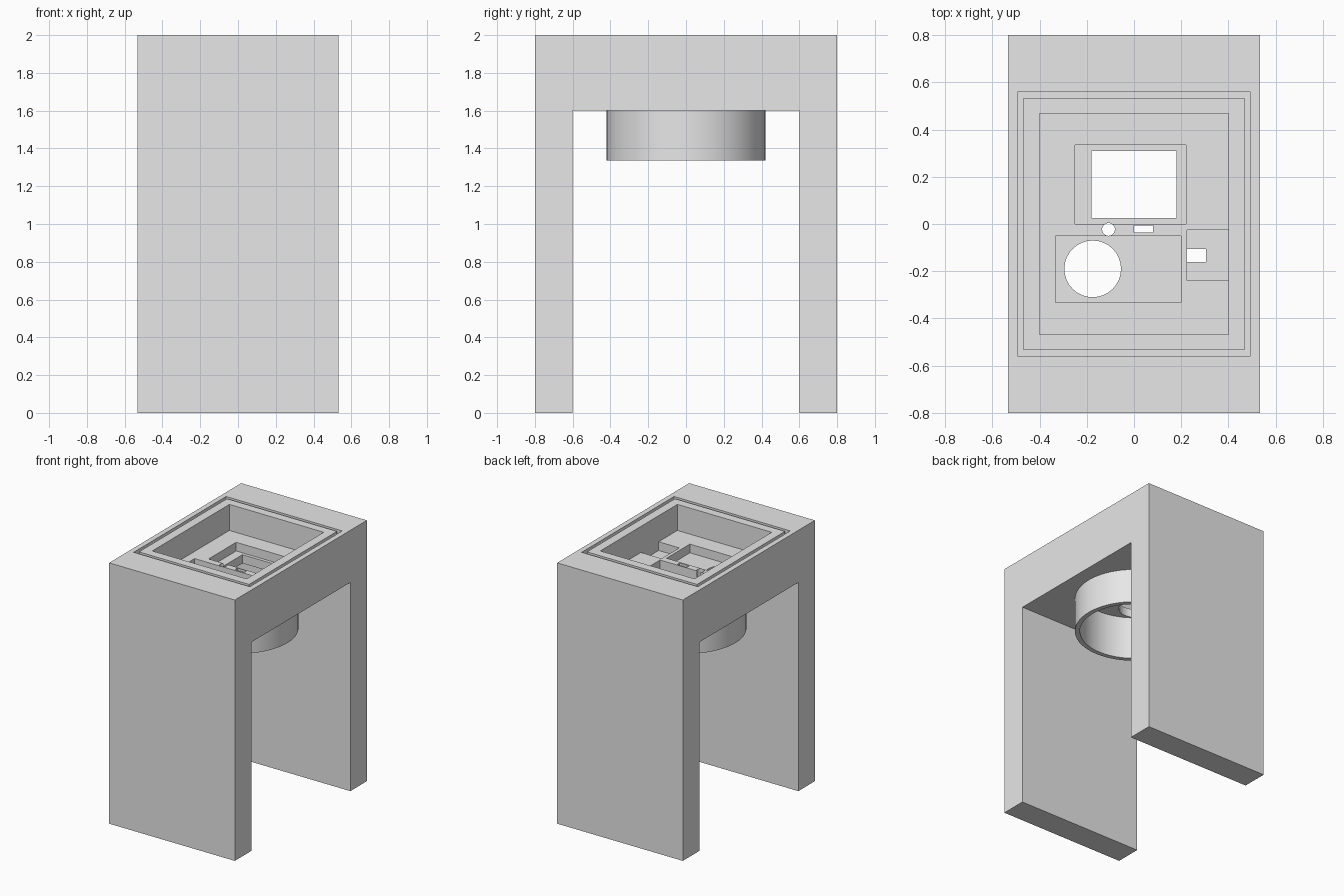
import bpy
import bmesh

cube = bpy.data.objects.get("Cube")
if cube:
    bpy.data.objects.remove(cube, do_unlink=True)

grey = bpy.data.materials.new("plain_grey")
grey.use_nodes = True
grey.diffuse_color = (0.8, 0.8, 0.8, 1)
grey.node_tree.nodes["Principled BSDF"].inputs["Base Color"].default_value = (0.8, 0.8, 0.8, 1)


def make_object(name, bm):
    bmesh.ops.recalc_face_normals(bm, faces=bm.faces)
    mesh = bpy.data.meshes.new(name)
    bm.to_mesh(mesh)
    bm.free()
    mesh.materials.append(grey)
    obj = bpy.data.objects.new(name, mesh)
    bpy.context.collection.objects.link(obj)
    return obj


def prism(name, outline, direction):
    """Extrude a closed outline of 3D points along a direction."""
    bm = bmesh.new()
    face = bm.faces.new([bm.verts.new(p) for p in outline])
    side = bmesh.ops.extrude_face_region(bm, geom=[face])
    verts = [g for g in side["geom"] if isinstance(g, bmesh.types.BMVert)]
    bmesh.ops.translate(bm, verts=verts, vec=direction)
    # The starting face stays in place and closes the near end
    if not face.is_valid:
        bmesh.ops.holes_fill(bm, edges=bm.edges)
    return make_object(name, bm)


def box(name, x0, x1, y0, y1, z0, z1):
    outline = [(x0, y0, z0), (x1, y0, z0), (x1, y1, z0), (x0, y1, z0)]
    return prism(name, outline, (0, 0, z1 - z0))


def cylinder(name, x, y, radius, z0, z1, sides):
    bm = bmesh.new()
    bmesh.ops.create_cone(bm, cap_ends=True, segments=sides, radius1=radius,
                          radius2=radius, depth=z1 - z0)
    bmesh.ops.translate(bm, verts=bm.verts, vec=(x, y, (z0 + z1) / 2))
    return make_object(name, bm)


def cut(target, cutter):
    """Subtract the cutter, apply the result and discard the cutter."""
    cutter.hide_render = True
    mod = target.modifiers.new("cut", "BOOLEAN")
    mod.operation = "DIFFERENCE"
    mod.solver = "EXACT"
    mod.object = cutter
    bpy.ops.object.select_all(action="DESELECT")
    bpy.context.view_layer.objects.active = target
    target.select_set(True)
    bpy.ops.object.modifier_apply(modifier=mod.name)
    bpy.data.objects.remove(cutter, do_unlink=True)


# Main levels
TOP, FLOOR, POCKET, CEILING, UNDER, RING = 2.0, 1.8, 1.733, 1.667, 1.6, 1.335
W, D, LEG = 0.533, 0.8, 0.6
BORE = 0.385

# Housing: an arch profile extruded across the width
arch = [(-D, 0), (-LEG, 0), (-LEG, UNDER), (LEG, UNDER),
        (LEG, 0), (D, 0), (D, TOP), (-D, TOP)]
housing = prism("arch_housing", [(-W, y, z) for y, z in arch], (2 * W, 0, 0))

# Seal groove around the opening
groove = box("groove_cutter", -0.493, 0.493, -0.56, 0.56, TOP - 0.033, TOP + 0.1)
cut(groove, box("groove_core", -0.467, 0.467, -0.533, 0.533, TOP - 0.2, TOP + 0.2))
cut(housing, groove)

# Main cavity from above and round bore from below
cut(housing, box("cavity", -0.4, 0.4, -0.467, 0.467, FLOOR, TOP + 0.1))
cut(housing, cylinder("bore", 0, 0, BORE, UNDER - 0.1, CEILING, 64))

# Component pockets in the cavity floor
for x0, x1, y0, y1 in [(-0.25, 0.22, 0, 0.335),
                       (-0.333, 0.2, -0.333, -0.05),
                       (0.225, 0.4, -0.24, -0.025)]:
    cut(housing, box("pocket", x0, x1, y0, y1, POCKET, FLOOR + 0.05))

# Rectangular openings through the plate
for x0, x1, y0, y1 in [(-0.18, 0.18, 0.025, 0.31),
                       (0, 0.08, -0.037, -0.007),
                       (0.225, 0.305, -0.16, -0.105)]:
    cut(housing, box("window", x0, x1, y0, y1, CEILING - 0.03, FLOOR + 0.03))

# Round openings through the plate
for x, y, radius in [(-0.175, -0.19, 0.12), (-0.108, -0.023, 0.027)]:
    cut(housing, cylinder("hole", x, y, radius, CEILING - 0.03, FLOOR + 0.03, 32))

# Collar hanging under the housing
collar = cylinder("round_collar", 0, 0, 0.42, RING, UNDER, 64)
cut(collar, cylinder("collar_bore", 0, 0, BORE, RING - 0.1, UNDER + 0.1, 64))

# Smooth the round walls, keep the corners sharp
for obj in (housing, collar):
    bpy.ops.object.select_all(action="DESELECT")
    bpy.context.view_layer.objects.active = obj
    obj.select_set(True)
    bpy.ops.object.shade_smooth_by_angle(angle=0.5)
